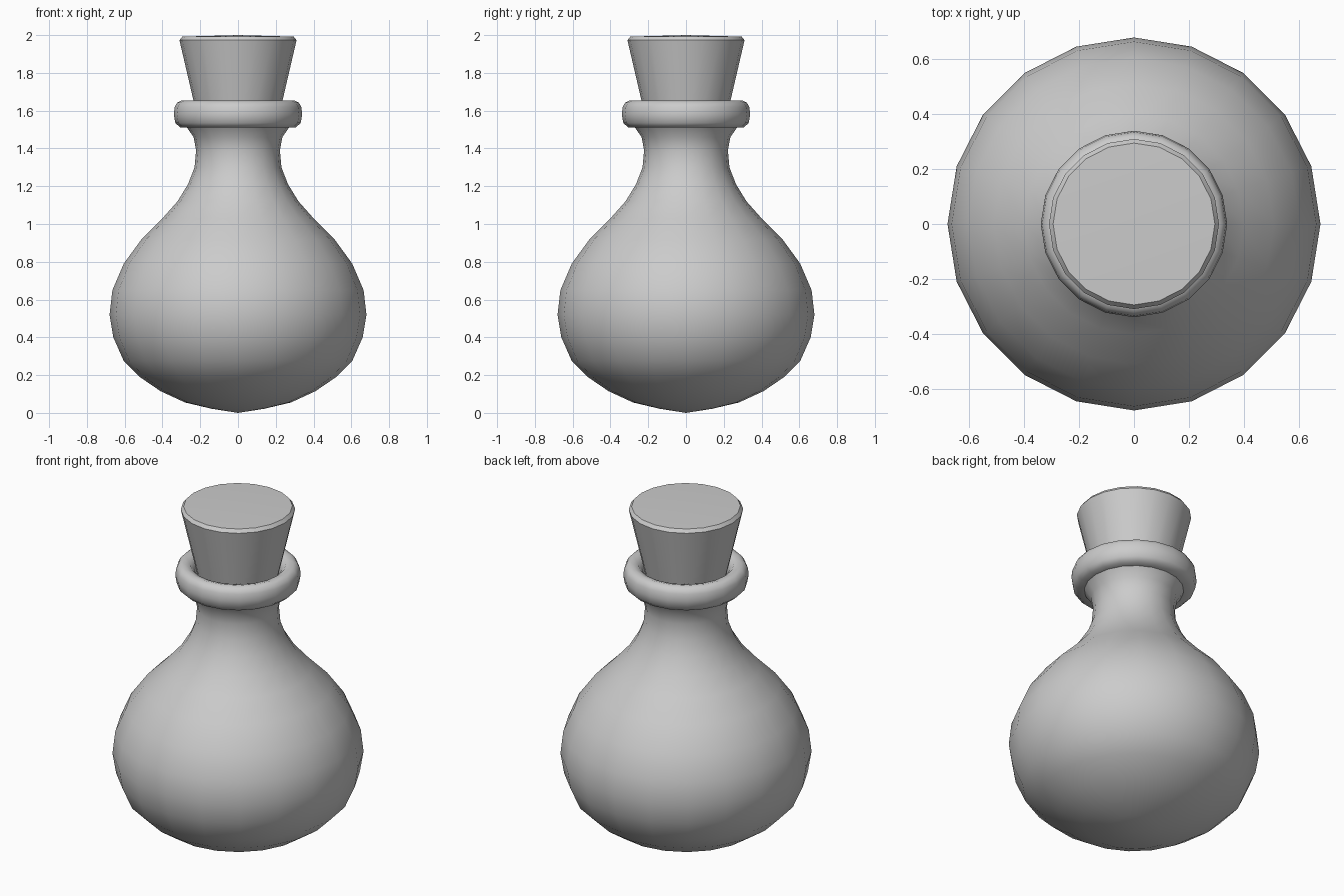
import bpy, math

if "Cube" in bpy.data.objects:
    bpy.data.objects.remove(bpy.data.objects["Cube"])

SIDES = 20


def lathe(name, profile, closed=False, angle=40):
    """Revolve (radius, z) points around z; zero-radius points become poles."""
    verts, rings, faces = [], [], []
    for r, z in profile:
        start = len(verts)
        n = 1 if r == 0 else SIDES
        for i in range(n):
            a = 2 * math.pi * i / SIDES
            verts.append((r * math.cos(a), r * math.sin(a), z))
        rings.append([start + i % n for i in range(SIDES)])
    pairs = list(zip(rings, rings[1:]))
    if closed:
        pairs.append((rings[-1], rings[0]))
    for lo, hi in pairs:
        for i in range(SIDES):
            j = (i + 1) % SIDES
            quad = [lo[i], lo[j], hi[j], hi[i]]
            faces.append(list(dict.fromkeys(quad)))
    mesh = bpy.data.meshes.new(name)
    mesh.from_pydata(verts, [], faces)
    obj = bpy.data.objects.new(name, mesh)
    bpy.context.collection.objects.link(obj)
    bpy.ops.object.select_all(action='DESELECT')
    obj.select_set(True)
    bpy.context.view_layer.objects.active = obj
    bpy.ops.object.shade_smooth_by_angle(angle=math.radians(angle))
    return obj


# Round flask body and neck
lathe("flask_body", [
    (0, 0.0), (0.14, 0.022), (0.28, 0.055), (0.41, 0.115), (0.52, 0.19),
    (0.605, 0.275), (0.66, 0.40), (0.68, 0.52), (0.665, 0.65), (0.605, 0.79),
    (0.51, 0.92), (0.40, 1.03), (0.32, 1.12), (0.265, 1.21), (0.23, 1.30),
    (0.222, 1.39), (0.235, 1.46), (0.27, 1.51)])

# Rounded lip around the mouth
lathe("neck_lip", [
    (0.25, 1.51), (0.305, 1.51), (0.332, 1.535), (0.34, 1.58), (0.335, 1.62),
    (0.322, 1.643), (0.295, 1.655), (0.26, 1.645), (0.235, 1.61), (0.23, 1.56)],
    closed=True, angle=60)

# Tapered stopper
lathe("cork", [
    (0, 1.50), (0.2, 1.50), (0.31, 1.973), (0.295, 1.992), (0, 2.0)])
